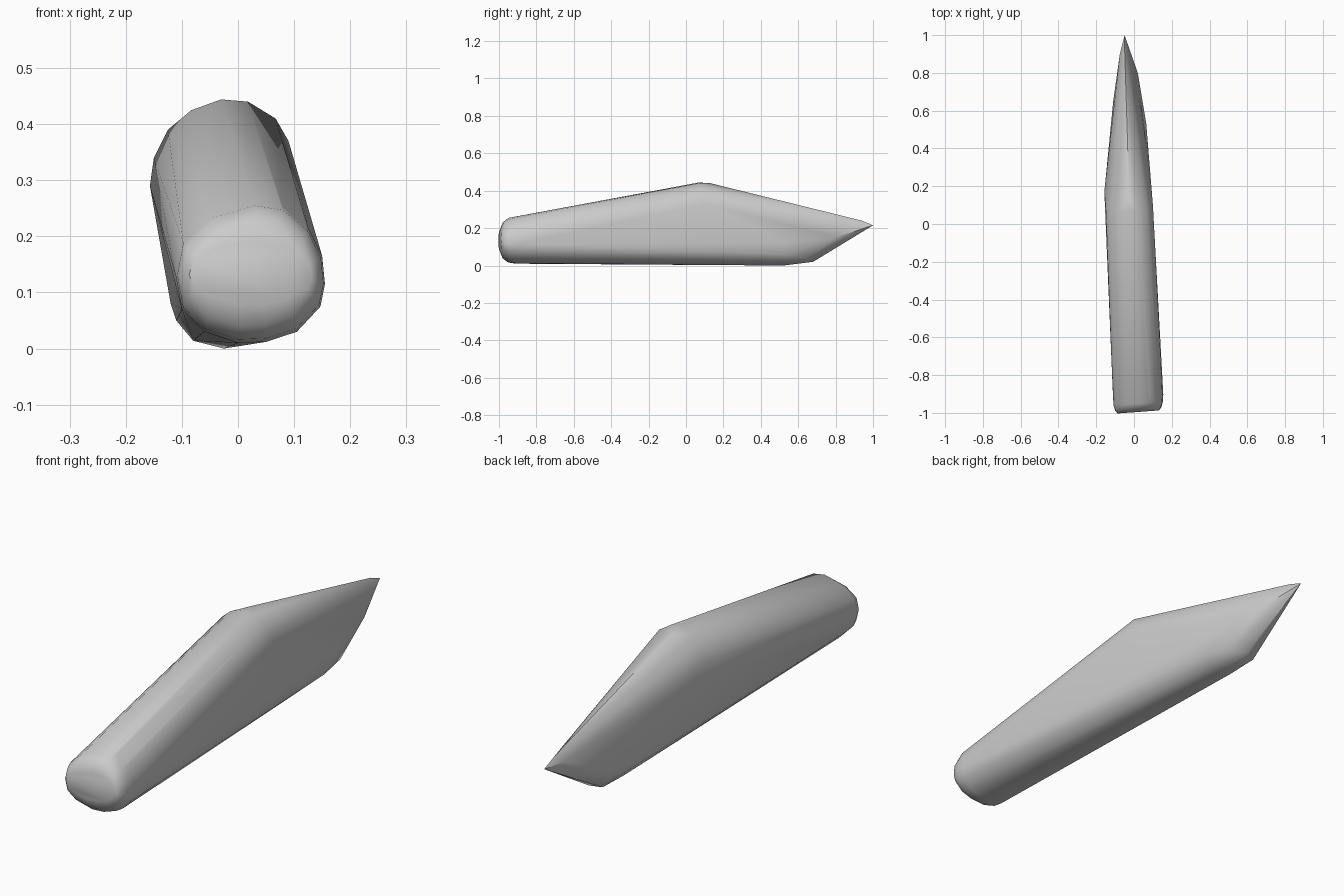
import bpy, bmesh, math

if "Cube" in bpy.data.objects:
    bpy.data.objects.remove(bpy.data.objects["Cube"])

bm = bmesh.new()

# rounded blunt front end: one cross-section (x, z) repeated, shrinking to the nose
front = [(-.111, .13), (-.10, .19), (-.05, .237), (.03, .261), (.08, .253), (.125, .215),
         (.15, .165), (.155, .115), (.147, .075), (.105, .03), (.05, .012),
         (0, .01), (-.06, .03), (-.10, .07)]
cx, cz = .022, .135
for y, sx, sz in [(-.91, 1, 1), (-.95, .98, .95), (-.98, .92, .76), (-.995, .82, .45)]:
    for x, z in front:
        # the end face is turned slightly to one side
        bm.verts.new((cx + (x - cx) * sx, y + .06 * (x - cx), cz + (z - cz) * sz))

# rounded ridge at the highest point
ridge = [(-.157, .17, .29), (-.15, .10, .34), (-.125, .08, .39), (-.083, .07, .425),
         (-.03, .07, .444), (-.025, .13, .44), (.018, .07, .44), (.067, .08, .41),
         (.09, .09, .37), (.10, .10, .33)]

# lower rear corner, rising to the pointed tip
rear = [(-.12, .50, .08), (-.11, .65, .08), (-.11, .52, .05), (-.08, .66, .018),
        (-.08, .52, .014), (-.025, .52, 0), (-.03, .68, .02), (.03, .52, .02),
        (.02, .64, .035), (.055, .53, .06), (.065, .53, .12), (.02, .80, .15),
        (-.075, .90, .215), (-.05, .94, .24), (-.05, 1, .215)]
for p in ridge + rear:
    bm.verts.new(p)

# wrap the sections in a single skin
res = bmesh.ops.convex_hull(bm, input=bm.verts)
bmesh.ops.delete(bm, geom=[v for v in bm.verts if not v.link_faces], context='VERTS')
bmesh.ops.dissolve_limit(bm, angle_limit=math.radians(1), verts=bm.verts, edges=bm.edges)
bmesh.ops.recalc_face_normals(bm, faces=bm.faces)

mesh = bpy.data.meshes.new("pointed_body")
bm.to_mesh(mesh)
bm.free()
body = bpy.data.objects.new("pointed_body", mesh)
bpy.context.collection.objects.link(body)
bpy.context.view_layer.objects.active = body
body.select_set(True)
bpy.ops.object.shade_smooth_by_angle(angle=math.radians(40))
